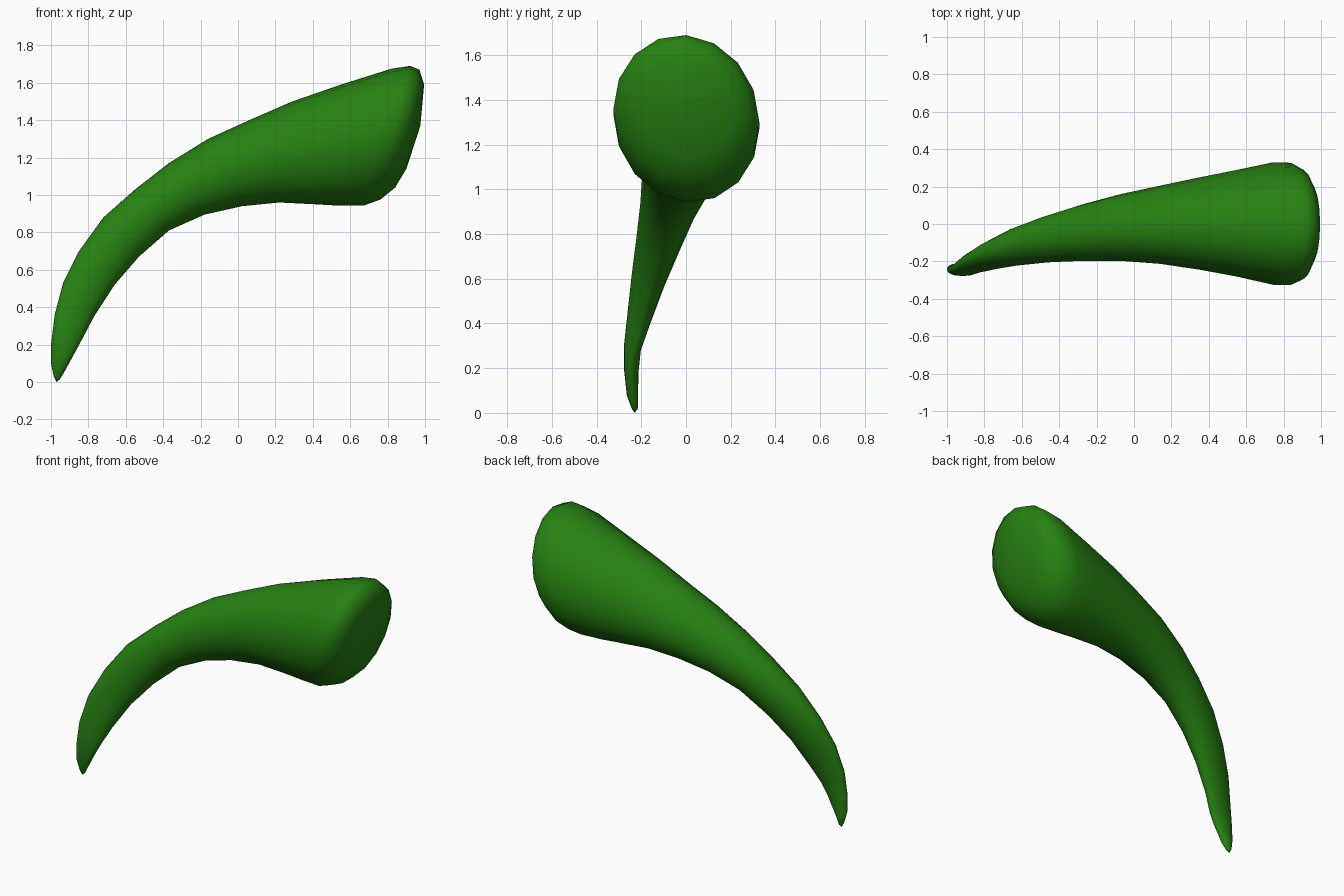
import bpy, bmesh, math
from mathutils import Vector

# Cross-sections: outer edge x,z, inner edge x,z, then y limits
SECTIONS = [
    (-0.985, 0.03, -0.952, 0.015, -0.245, -0.215),
    (-1.0, 0.10, -0.925, 0.06, -0.265, -0.215),
    (-1.0, 0.20, -0.86, 0.18, -0.277, -0.212),
    (-0.98, 0.36, -0.825, 0.245, -0.277, -0.20),
    (-0.935, 0.53, -0.77, 0.35, -0.262, -0.155),
    (-0.85, 0.70, -0.66, 0.52, -0.243, -0.09),
    (-0.72, 0.88, -0.53, 0.67, -0.222, -0.02),
    (-0.55, 1.03, -0.37, 0.81, -0.205, 0.045),
    (-0.37, 1.17, -0.18, 0.895, -0.197, 0.105),
    (-0.16, 1.30, 0.02, 0.94, -0.197, 0.16),
    (0.06, 1.40, 0.22, 0.96, -0.213, 0.205),
    (0.29, 1.50, 0.42, 0.95, -0.245, 0.25),
    (0.55, 1.59, 0.54, 0.943, -0.28, 0.288),
    (0.82, 1.675, 0.67, 0.943, -0.325, 0.33),
    (0.92, 1.69, 0.76, 0.975, -0.325, 0.327),
    (0.97, 1.67, 0.84, 1.04, -0.295, 0.29),
    (0.995, 1.59, 0.90, 1.14, -0.21, 0.21),
]
SIDES = 16

bm = bmesh.new()
rings = []
for xo, zo, xi, zi, y0, y1 in SECTIONS:
    center = Vector(((xo + xi) / 2, (y0 + y1) / 2, (zo + zi) / 2))
    up = Vector(((xo - xi) / 2, 0, (zo - zi) / 2))
    half = (y1 - y0) / 2
    side = Vector((0, half, -0.08 * half))
    rings.append([bm.verts.new(center + up * math.cos(a) + side * math.sin(a))
                  for a in (2 * math.pi * i / SIDES for i in range(SIDES))])

# Tapered body
for a, b in zip(rings, rings[1:]):
    for i in range(SIDES):
        j = (i + 1) % SIDES
        bm.faces.new((a[i], a[j], b[j], b[i]))

# Rounded tip and domed base
for ring, point in ((rings[0], (-0.97, -0.23, 0.0)), (rings[-1], (0.975, 0, 1.37))):
    pole = bm.verts.new(point)
    for i in range(SIDES):
        bm.faces.new((ring[i], ring[(i + 1) % SIDES], pole))

bmesh.ops.recalc_face_normals(bm, faces=bm.faces)
for f in bm.faces:
    f.smooth = True
mesh = bpy.data.meshes.new("curved_horn")
bm.to_mesh(mesh)
bm.free()

mat = bpy.data.materials.new("green")
mat.diffuse_color = (0.02, 0.22, 0.006, 1)
mesh.materials.append(mat)
horn = bpy.data.objects.new("curved_horn", mesh)
bpy.context.collection.objects.link(horn)
